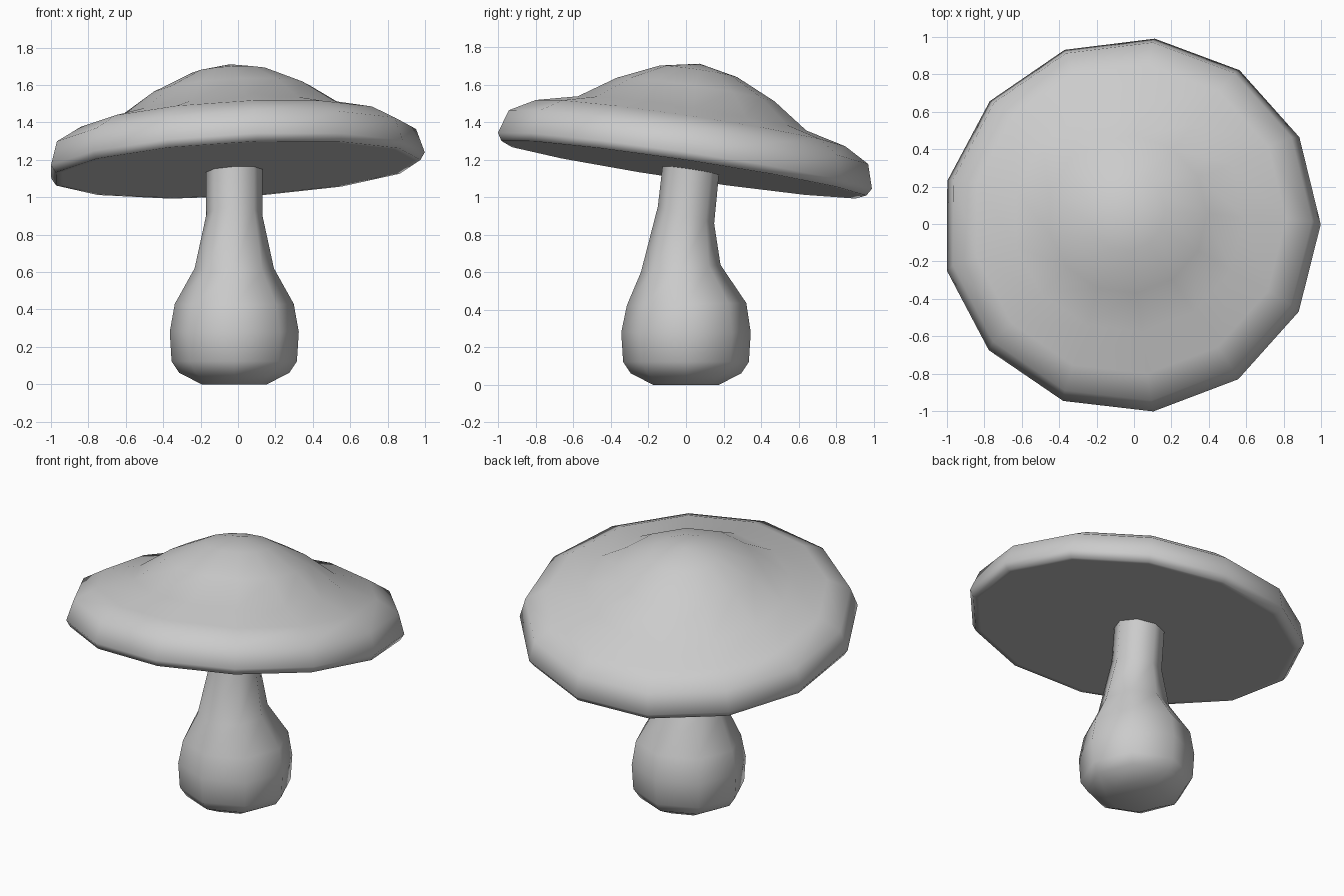
import bpy, bmesh, math
from mathutils import Vector

if "Cube" in bpy.data.objects:
    bpy.data.objects.remove(bpy.data.objects["Cube"])


def loft(name, rings, sides, place):
    """Skin a stack of rings; a ring of radius 0 becomes a pole, open ends are filled."""
    bm = bmesh.new()
    loops = []
    for ring in rings:
        n = sides if ring[0] > 0 else 1
        loops.append([bm.verts.new(place(ring, 2 * math.pi * i / sides)) for i in range(n)])
    for a, b in zip(loops, loops[1:]):
        for i in range(sides):
            j = (i + 1) % sides
            if len(b) == 1:
                bm.faces.new((a[i], a[j], b[0]))
            else:
                bm.faces.new((a[i], a[j], b[j], b[i]))
    for end in (loops[0], loops[-1]):
        if len(end) > 1:
            bm.faces.new(end)
    bmesh.ops.recalc_face_normals(bm, faces=bm.faces)
    mesh = bpy.data.meshes.new(name)
    bm.to_mesh(mesh)
    bm.free()
    ob = bpy.data.objects.new(name, mesh)
    bpy.context.collection.objects.link(ob)
    bpy.ops.object.select_all(action='DESELECT')
    ob.select_set(True)
    bpy.context.view_layer.objects.active = ob
    bpy.ops.object.shade_smooth_by_angle(angle=math.radians(65))
    return ob


# Cap: 13-sided revolved profile (radius, height), tilted back and to the left
cap_profile = [(0.955, 0), (0.99, 0), (1.015, 0.04), (0.975, 0.168), (0.84, 0.244),
               (0.62, 0.298), (0.428, 0.428), (0.209, 0.528), (0, 0.57)]
cap = loft("mushroom_cap", cap_profile, 13,
           lambda p, a: Vector((p[0] * math.cos(a), p[0] * math.sin(a), p[1])))
cap.rotation_mode = 'QUATERNION'
cap.rotation_quaternion = Vector((0, 0, 1)).rotation_difference(Vector((-0.053, 0.15, 1)))
cap.location = (-0.013, -0.012, 1.148)

# Stem: 8-sided bulb with a bent neck (radius, centre y, centre z, slope of ring along y)
stem_rings = [(0.175, 0, 0, 0), (0.295, 0, 0.062, 0), (0.335, 0, 0.122, 0),
              (0.345, 0, 0.28, 0), (0.318, 0.003, 0.43, 0.02), (0.212, -0.028, 0.62, 0.09),
              (0.15, 0, 0.905, -0.3), (0.15, 0.028, 1.17, -0.15)]
loft("mushroom_stem", stem_rings, 8,
     lambda p, a: Vector((-0.02 + p[0] * math.cos(a), p[1] + p[0] * math.sin(a),
                          p[2] + p[3] * p[0] * math.sin(a))))
